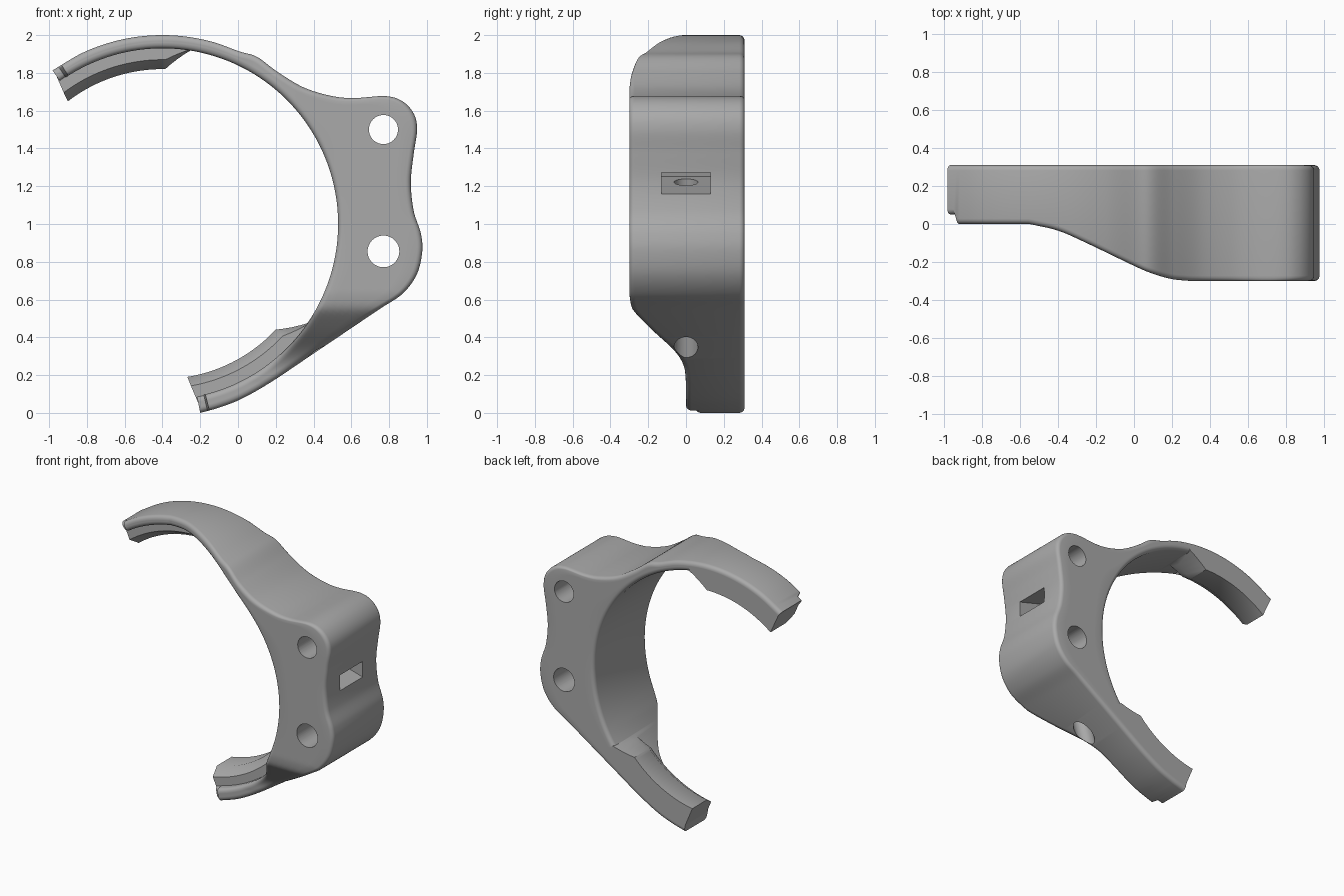
import bpy, bmesh
from math import pi, sin, cos, radians, degrees, atan2, hypot
from mathutils import Vector, Matrix

if "Cube" in bpy.data.objects:
    bpy.data.objects.remove(bpy.data.objects["Cube"])

CX, CZ, R = -0.4, 1.0, 0.93      # axis and radius of the gripped tube
BACK, EDGE = 0.31, 0.028         # back plane and edge rounding
TIP_TOP, TIP_LOW = 125.6, -78.7  # angles of the two jaw tips

grey = bpy.data.materials.new("plain_grey")
grey.use_nodes = True
grey.diffuse_color = (0.4, 0.4, 0.4, 1)
grey.node_tree.nodes["Principled BSDF"].inputs["Base Color"].default_value = (0.4, 0.4, 0.4, 1)


def spline(pts, n=10):
    """Smooth curve through points."""
    p = [Vector(q) for q in pts]
    p = [2 * p[0] - p[1]] + p + [2 * p[-1] - p[-2]]
    out = []
    for a, b, c, d in zip(p, p[1:], p[2:], p[3:]):
        for i in range(n):
            t = i / n
            out.append(0.5 * (2 * b + (c - a) * t + (2 * a - 5 * b + 4 * c - d) * t * t
                              + (3 * b - a - 3 * c + d) * t ** 3))
    return out + [p[-2]]


def lookup(curve, v):
    """Linear interpolation in a curve sorted by its first value."""
    if v <= curve[0][0]:
        return curve[0][1]
    for a, b in zip(curve, curve[1:]):
        if v <= b[0]:
            return a[1] + (b[1] - a[1]) * (v - a[0]) / (b[0] - a[0])
    return curve[-1][1]


def polar(r, deg, y):
    a = radians(deg)
    return (CX + r * cos(a), y, CZ + r * sin(a))


def sweep(name, rings):
    """Skin a list of closed rings and cap both ends."""
    bm = bmesh.new()
    loops = [[bm.verts.new(co) for co in ring] for ring in rings]
    n = len(loops[0])
    for a, b in zip(loops, loops[1:]):
        for i in range(n):
            j = (i + 1) % n
            bm.faces.new((a[i], a[j], b[j], b[i]))
    bm.faces.new(loops[0])
    bm.faces.new(loops[-1])
    bmesh.ops.recalc_face_normals(bm, faces=bm.faces)
    mesh = bpy.data.meshes.new(name)
    bm.to_mesh(mesh)
    bm.free()
    ob = bpy.data.objects.new(name, mesh)
    bpy.context.collection.objects.link(ob)
    mesh.materials.append(grey)
    return ob


def combine(target, tool, operation):
    mod = target.modifiers.new("combine", "BOOLEAN")
    mod.object, mod.operation, mod.solver = tool, operation, "EXACT"
    bpy.context.view_layer.objects.active = target
    bpy.ops.object.modifier_apply(modifier=mod.name)
    bpy.data.objects.remove(tool)


# Front depth: upper jaw narrows along x, lower jaw along z
upper_front = spline([(-0.55, 0), (-0.4, -0.035), (-0.25, -0.1), (0, -0.22), (0.1, -0.262),
                      (0.2, -0.29), (0.3, -0.3)])
lower_front = spline([(0.16, 0), (0.25, -0.012), (0.33, -0.062), (0.44, -0.18), (0.53, -0.268),
                      (0.57, -0.29), (0.63, -0.3)])


def front(x, z, deg):
    if deg > 122.5 or deg < -75.9:
        return 0.05
    return lookup(upper_front, x) if z > CZ else lookup(lower_front, z)


# Clamp body: rounded radial sections between the tube circle and the outer outline
tip = polar(1.0, TIP_TOP, 0)
outline = [(tip[0], tip[2])]
for deg in (115, 105, 95, 85, 75, 66):
    p = polar(1.0, deg, 0)
    outline.append((p[0], p[2]))
outline += [(0.1, 1.885), (0.21, 1.805), (0.35, 1.722), (0.5, 1.677), (0.62, 1.667),
            (0.78, 1.677), (0.87, 1.65), (0.93, 1.585), (0.948, 1.5), (0.93, 1.37), (0.915, 1.22),
            (0.93, 1.07), (0.968, 0.95), (0.975, 0.85), (0.945, 0.73), (0.87, 0.63),
            (0.75, 0.55), (0.55, 0.415), (0.35, 0.28), (0.17, 0.16), (0.02, 0.075),
            (-0.1, 0.028), (-0.2, 0)]

rings = []
for p in spline(outline):
    deg = degrees(atan2(p.y - CZ, p.x - CX))
    outer = hypot(p.y - CZ, p.x - CX)
    profile = []                       # radius, inset from the front or back face
    for i in range(5):
        a = i / 4 * pi / 2
        profile.append((R + EDGE * (1 - cos(a)), EDGE * (1 - sin(a))))
    lo, hi = R + EDGE, outer - EDGE
    profile += [(lo + (hi - lo) * i / 6, 0) for i in range(1, 6)]
    for i in range(5):
        a = i / 4 * pi / 2
        profile.append((hi + EDGE * sin(a), EDGE * (1 - cos(a))))
    ring = []
    for r, inset in profile:
        x, _, z = polar(r, deg, 0)
        ring.append((x, front(x, z, deg) + inset, z))
    ring += [polar(r, deg, BACK - inset) for r, inset in reversed(profile)]
    rings.append(ring)
body = sweep("clamp_body", rings)


# Gripping lips inside both jaws, chamfered in front and fading into the body
def lip(name, tip_deg, end_deg, fade_deg):
    side = 1 if tip_deg > 0 else -1
    sections = []
    steps = 28
    for i in range(steps + 5):
        if i <= steps:
            t, deg = 0, tip_deg + (end_deg - tip_deg) * i / steps
        else:
            t = (i - steps) / 4
            deg = end_deg + (fade_deg - end_deg) * t
        skew = side * 14 * (1 - min(1, i / steps))
        rise = 0.115 * t
        shape = [(0.82 + rise, BACK), (0.82 + rise, 0.14), (0.87 + rise * 0.6, 0.065),
                 (0.965, 0.065), (0.965, BACK)]
        sections.append([polar(r, deg + skew * (0.965 - r), y) for r, y in shape])
    return sweep(name, sections)


combine(body, lip("upper_lip", TIP_TOP, 89, 80.5), "UNION")
combine(body, lip("lower_lip", TIP_LOW, -43, -34), "UNION")


# Cutters
def drill(start, end, radius):
    start, end = Vector(start), Vector(end)
    axis = end - start
    bpy.ops.mesh.primitive_cylinder_add(vertices=48, radius=radius, depth=axis.length,
                                        location=(start + end) / 2,
                                        rotation=axis.to_track_quat("Z", "Y").to_euler())
    tool = bpy.context.object
    tool.name = "drill_cutter"
    tool.hide_render = True
    return tool


# Two through holes
for z, radius in ((1.5, 0.077), (0.855, 0.084)):
    combine(body, drill((0.77, -1, z), (0.77, 1, z), radius), "DIFFERENCE")

# Tilted nut slot in the outer wall and the screw hole rising into it
tilt = Vector((0.27, 0, 0.963))
floor = Vector((0.75, 0, 1.206))
bpy.ops.mesh.primitive_cube_add(size=1)
slot = bpy.context.object
slot.name = "slot_cutter"
slot.hide_render = True
along = Vector((tilt.z, 0, -tilt.x))
slot.matrix_world = (Matrix.Translation(floor + tilt * 0.055 + along * 0.065)
                     @ along.to_track_quat("X", "Z").to_matrix().to_4x4()
                     @ Matrix.Diagonal((0.47, 0.26, 0.11, 1)))
bpy.context.view_layer.update()
combine(body, slot, "DIFFERENCE")
top = Vector((0.70, 0, 1.24))
combine(body, drill(top - tilt * 1.2, top, 0.063), "DIFFERENCE")

# Smooth shading with crisp edges
bpy.ops.object.select_all(action="DESELECT")
body.select_set(True)
bpy.context.view_layer.objects.active = body
bpy.ops.object.shade_smooth_by_angle(angle=radians(35))
